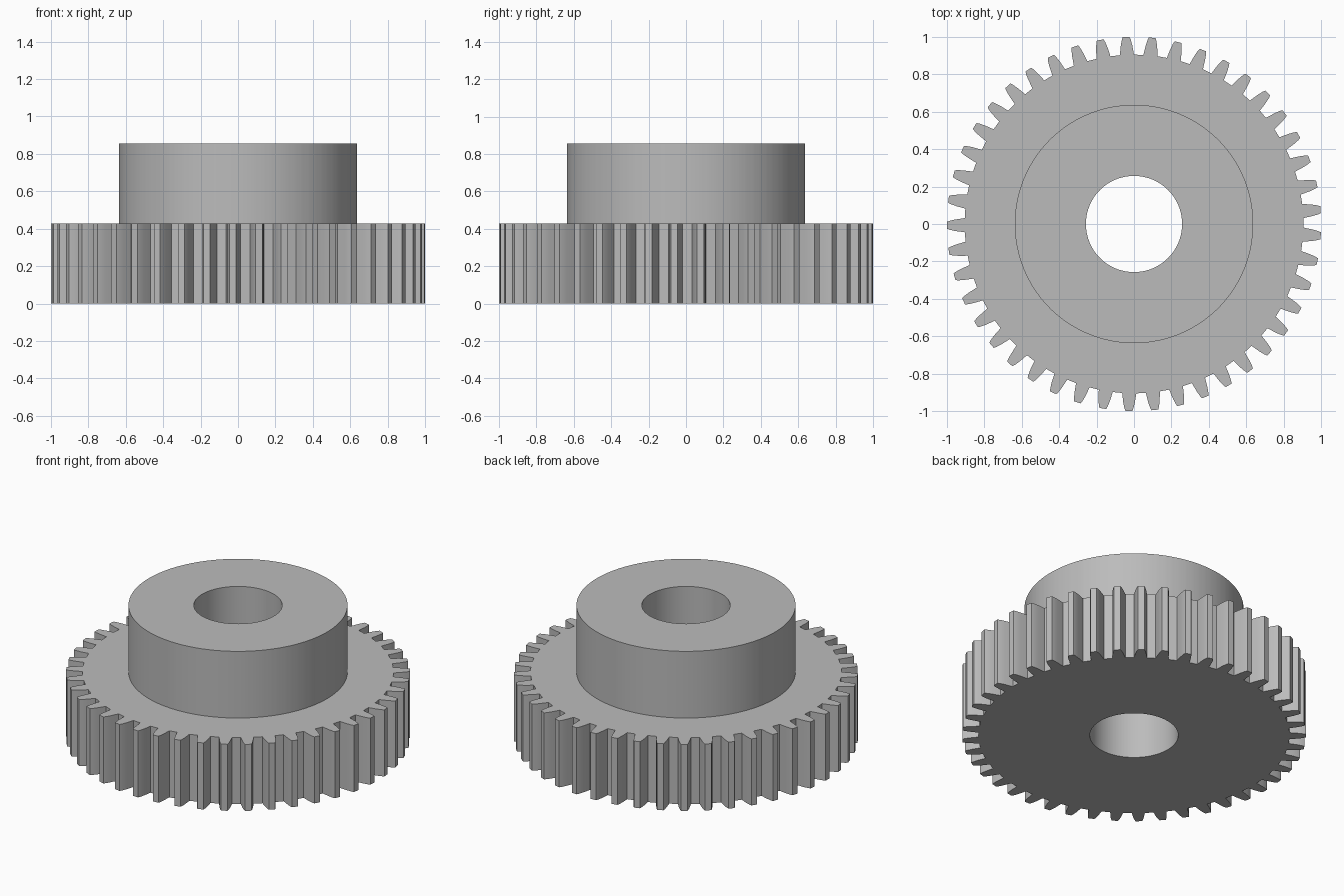
import bpy
import bmesh
from math import radians, cos, sin

cube = bpy.data.objects.get("Cube")
if cube:
    bpy.data.objects.remove(cube, do_unlink=True)

TEETH = 45
PITCH = 360 / TEETH
PHASE = 4.4                    # degrees to the first tooth centre
BORE, HUB = 0.257, 0.637
WHEEL_TOP, HUB_TOP = 0.427, 0.855

# One tooth: (radius, angle from the tooth centre in degrees)
FLANK = [(0.905, 2.4), (0.955, 1.85), (0.985, 1.4), (1.0, 1.05)]
TOOTH = [(r, -a) for r, a in FLANK] + [(r, a) for r, a in reversed(FLANK)]
OUTLINE = [(r, radians(PHASE + i * PITCH + a))
           for i in range(TEETH) for r, a in TOOTH]

# Plain grey metal
metal = bpy.data.materials.new("grey_metal")
metal.use_nodes = True
GREY = (0.5, 0.5, 0.5, 1)
metal.diffuse_color = GREY
metal.node_tree.nodes["Principled BSDF"].inputs["Base Color"].default_value = GREY


def loft(name, rings):
    """Join rings of (radius, z); a radius of None follows the teeth."""
    bm = bmesh.new()
    loops = [[bm.verts.new(((radius or r) * cos(a), (radius or r) * sin(a), z))
              for r, a in OUTLINE] for radius, z in rings]
    count = len(OUTLINE)
    for low, high in zip(loops, loops[1:]):
        for j in range(count):
            k = (j + 1) % count
            bm.faces.new((low[j], low[k], high[k], high[j]))
    mesh = bpy.data.meshes.new(name)
    bm.to_mesh(mesh)
    bm.free()
    mesh.materials.append(metal)
    obj = bpy.data.objects.new(name, mesh)
    bpy.context.collection.objects.link(obj)
    bpy.ops.object.select_all(action="DESELECT")
    obj.select_set(True)
    bpy.context.view_layer.objects.active = obj
    bpy.ops.object.shade_smooth_by_angle(angle=radians(25))


# Toothed wheel: bore, underside, teeth and the shoulder around the hub
loft("toothed_wheel", [(BORE, WHEEL_TOP), (BORE, 0), (None, 0),
                       (None, WHEEL_TOP), (HUB, WHEEL_TOP)])

# Raised hub: outer wall, top ring and the rest of the bore
loft("hub", [(HUB, WHEEL_TOP), (HUB, HUB_TOP),
             (BORE, HUB_TOP), (BORE, WHEEL_TOP)])
